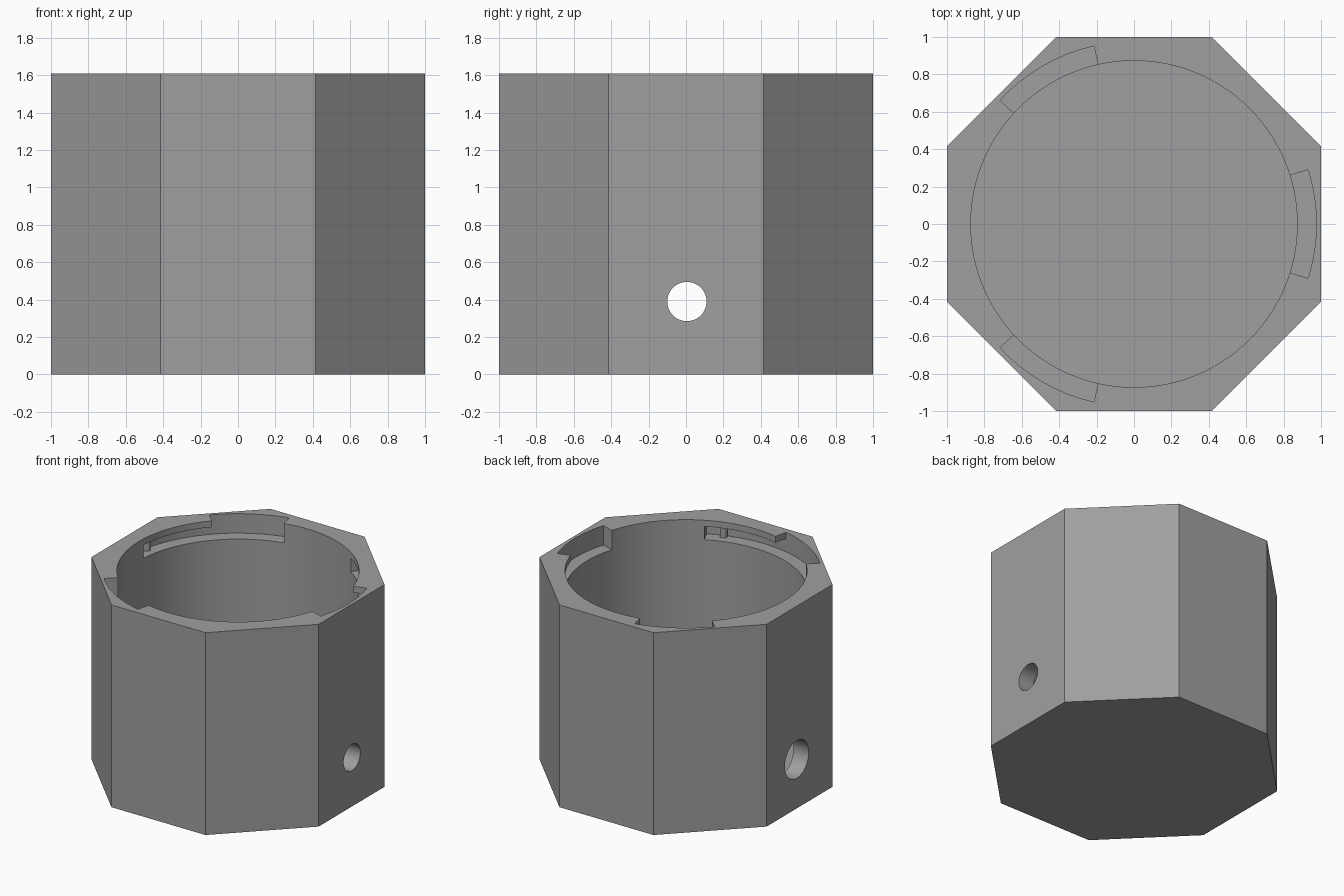
import bpy, bmesh, math
from mathutils import Matrix

if "Cube" in bpy.data.objects:
    bpy.data.objects.remove(bpy.data.objects["Cube"])

HEIGHT = 1.61
BORE_R, SLOT_R = 0.873, 0.975
FLOOR_Z = 0.13
LEDGE_Z, LIP_Z = 1.455, 1.56
HALF = 17.3                 # half width of a slot entry, degrees
STEP = HALF / 4

grey = bpy.data.materials.new("grey")
grey.diffuse_color = (0.35, 0.35, 0.35, 1)
grey.use_nodes = True
grey.node_tree.nodes["Principled BSDF"].inputs["Base Color"].default_value = grey.diffuse_color


def make_object(name, bm):
    bmesh.ops.recalc_face_normals(bm, faces=bm.faces[:])
    mesh = bpy.data.meshes.new(name)
    bm.to_mesh(mesh)
    bm.free()
    mesh.materials.append(grey)
    obj = bpy.data.objects.new(name, mesh)
    bpy.context.collection.objects.link(obj)
    return obj


def prism(name, points, z0, z1):
    """Extrude a flat outline from z0 to z1."""
    bm = bmesh.new()
    face = bm.faces.new([bm.verts.new((x, y, z0)) for x, y in points])
    new = bmesh.ops.extrude_face_region(bm, geom=[face])["geom"]
    bmesh.ops.translate(bm, vec=(0, 0, z1 - z0),
                        verts=[g for g in new if isinstance(g, bmesh.types.BMVert)])
    return make_object(name, bm)


def polar(r, deg):
    a = math.radians(deg)
    return (r * math.cos(a), r * math.sin(a))


def ring(r, count, offset=0):
    return [polar(r, offset + 360 * i / count) for i in range(count)]


def arc_block(name, centre, steps, z0, z1):
    """Curved block starting at the slot entry and running counter-clockwise."""
    angles = [centre - HALF + STEP * i for i in range(steps + 1)]
    outline = [polar(SLOT_R, a) for a in angles] + [polar(0.78, a) for a in reversed(angles)]
    return prism(name, outline, z0, z1)


def side_drill(name, r, x0, x1, y, z):
    bm = bmesh.new()
    place = Matrix.Translation(((x0 + x1) / 2, y, z)) @ Matrix.Rotation(math.pi / 2, 4, 'Y')
    bmesh.ops.create_cone(bm, cap_ends=True, segments=48, radius1=r, radius2=r,
                          depth=x1 - x0, matrix=place)
    return make_object(name, bm)


# Octagonal body
body = prism("octagonal_housing", ring(1 / math.cos(math.pi / 8), 8, 22.5), 0, HEIGHT)

# Bore, side holes and the three bayonet slots
cutters = [prism("bore_cutter", ring(BORE_R, 128), FLOOR_Z, HEIGHT + 0.2),
           side_drill("right_hole_cutter", 0.105, 0.5, 1.2, 0.005, 0.39),
           side_drill("left_hole_cutter", 0.15, -1.2, -0.5, 0.035, 0.39)]
for centre in (0, 120, 240):
    cutters.append(arc_block("channel_cutter", centre, 17, LEDGE_Z, LIP_Z))
    cutters.append(arc_block("entry_cutter", centre, 8, LEDGE_Z + 0.05, HEIGHT + 0.2))

bpy.context.view_layer.objects.active = body
for cutter in cutters:
    cutter.hide_render = True
    mod = body.modifiers.new("cut", 'BOOLEAN')
    mod.operation = 'DIFFERENCE'
    mod.solver = 'EXACT'
    mod.object = cutter
    bpy.ops.object.modifier_apply(modifier=mod.name)
    bpy.data.objects.remove(cutter)

# Small detent post near the closed end of each channel
parts = [body]
for centre in (0, 120, 240):
    cx, cy = polar(0.955, centre + 48.5)
    outline = [(cx + x, cy + y) for x, y in ring(0.028, 16)]
    parts.append(prism("detent_post", outline, LEDGE_Z - 0.005, LIP_Z + 0.005))

# Smooth curved walls, keep hard edges
for obj in parts:
    bpy.ops.object.select_all(action='DESELECT')
    obj.select_set(True)
    bpy.context.view_layer.objects.active = obj
    bpy.ops.object.shade_smooth_by_angle(angle=math.radians(25))
